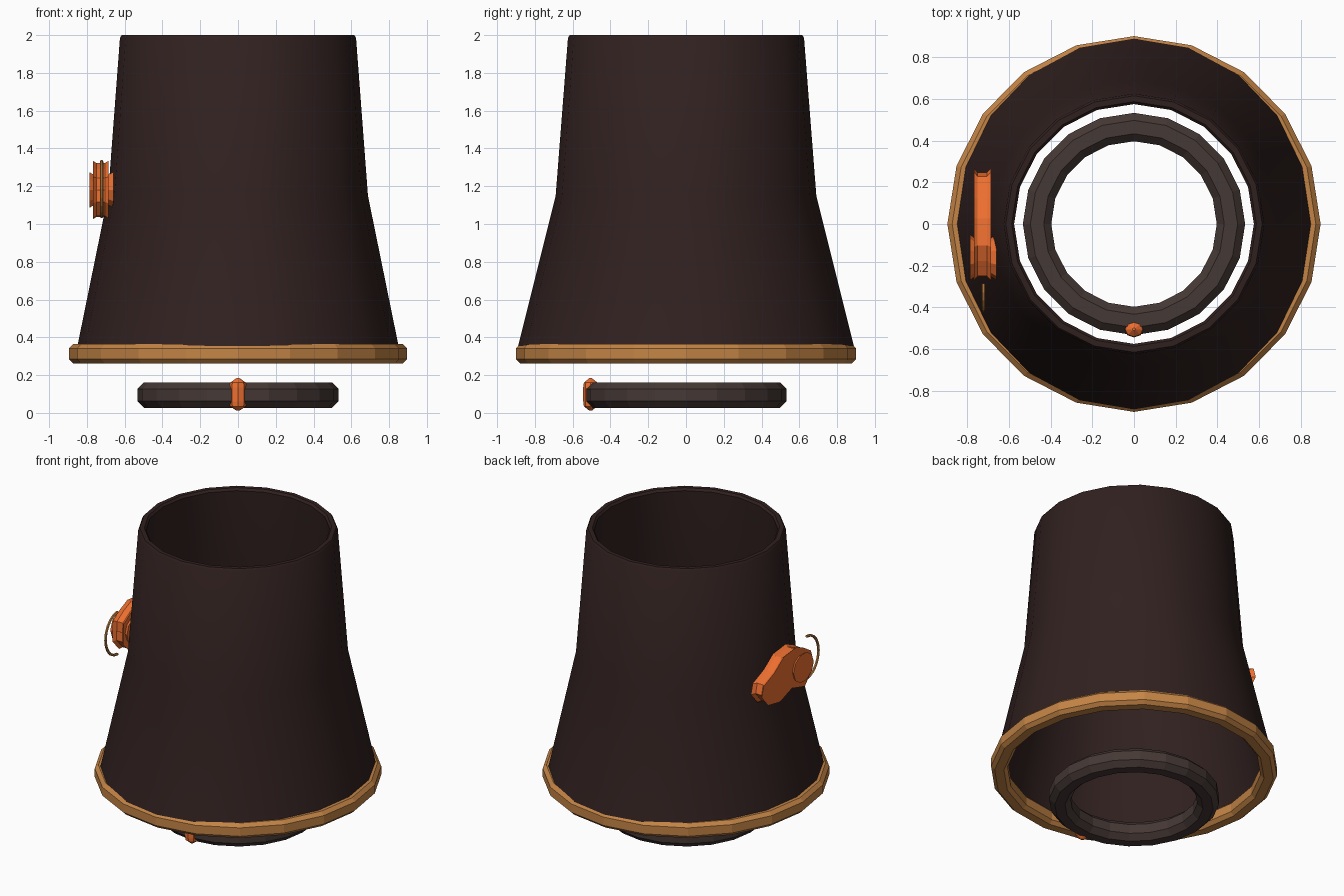
import bpy, bmesh
from math import sin, cos, pi

if "Cube" in bpy.data.objects:
    bpy.data.objects.remove(bpy.data.objects["Cube"])

def mat(name, col):
    m = bpy.data.materials.new(name)
    m.diffuse_color = (*col, 1)
    m.use_nodes = True
    m.node_tree.nodes["Principled BSDF"].inputs["Base Color"].default_value = m.diffuse_color
    return m

DARK = mat("dark_leather", (0.03, 0.015, 0.014))
TAN = mat("tan_trim", (0.55, 0.23, 0.06))
GREY = mat("grey_brown", (0.06, 0.04, 0.035))
ORANGE = mat("orange", (0.85, 0.16, 0.03))

def loft(name, rings, material, closed=False, caps=False, smooth=False):
    """Bridge a list of equal-length point rings into a surface."""
    bm = bmesh.new()
    loops = [[bm.verts.new(p) for p in r] for r in rings]
    n = len(loops[0])
    pairs = list(zip(loops, loops[1:]))
    if closed:
        pairs.append((loops[-1], loops[0]))
    for a, b in pairs:
        for i in range(n):
            j = (i + 1) % n
            bm.faces.new((a[i], a[j], b[j], b[i]))
    if caps:
        bm.faces.new(loops[0])
        bm.faces.new(loops[-1])
    bmesh.ops.recalc_face_normals(bm, faces=bm.faces)
    me = bpy.data.meshes.new(name)
    bm.to_mesh(me)
    bm.free()
    ob = bpy.data.objects.new(name, me)
    bpy.context.collection.objects.link(ob)
    me.materials.append(material)
    if smooth:
        bpy.ops.object.select_all(action='DESELECT')
        ob.select_set(True)
        bpy.context.view_layer.objects.active = ob
        bpy.ops.object.shade_smooth_by_angle(angle=0.6)
    return ob

def oval(rx, ry, z, n=20, cy=0):
    return [(rx * sin(2 * pi * i / n), cy + ry * cos(2 * pi * i / n), z) for i in range(n)]

# Flared cuff: outer wall, rim, inner wall
cuff = [(.855, .895, .33), (.688, .69, 1.15), (.625, .625, 1.985), (.615, .615, 2.0),
        (.587, .587, 2.0), (.575, .575, 1.985), (.635, .635, 1.15), (.81, .84, .33)]
loft("cuff", [oval(*r) for r in cuff], DARK, closed=True, smooth=True)

# Octagonal-section rings: hem trim and lower band
def band(name, rx, ry, z, half, flat, material):
    sec = [(half, -flat), (half, flat), (flat, half), (-flat, half),
           (-half, flat), (-half, -flat), (-flat, -half), (flat, -half)]
    loft(name, [oval(rx + a, ry + a, z + b) for a, b in sec], material, closed=True)

band("hem_trim", .843, .849, .313, .052, .029, TAN)
band("lower_band", .465, .465, .094, .068, .032, GREY)

# Faceted stud on the front of the lower band
stud = [(.008, .012), (.042, .035), (.046, .06), (.046, .135), (.042, .16), (.008, .184)]
loft("band_stud", [oval(r, r * .85, z, 8, -.505) for r, z in stud], ORANGE, caps=True)

# Side ornament: grooved tapering plate and a round boss through it
outline = [(.27, 1.13), (.25, 1.20), (.13, 1.25), (.03, 1.32), (-.11, 1.335), (-.19, 1.30),
           (-.27, 1.25), (-.275, 1.11), (-.20, 1.03), (-.06, 1.07), (.07, 1.025), (.20, 1.05)]

def slices(pts, cy, cz, layers):
    return [[(x, cy + (y - cy) * s, cz + (z - cz) * s) for y, z in pts] for x, s in layers]

loft("ornament_plate", slices(outline, -.02, 1.18,
     [(-.768, 1), (-.75, .92), (-.705, .92), (-.685, 1)]), ORANGE, caps=True)
disc = [(-.16 + .11 * cos(i * pi / 5), 1.18 + .10 * sin(i * pi / 5)) for i in range(10)]
loft("ornament_boss", slices(disc, -.16, 1.18,
     [(-.787, 1), (-.765, .85), (-.685, .85), (-.66, 1)]), ORANGE, caps=True)

# Thin curved hook at the front of the ornament
rings = []
for i in range(11):
    a = pi / 2 + pi * i / 10
    rings.append([(-.722 + .009 * cos(t * pi / 3),
                   -.285 + (.13 + .009 * sin(t * pi / 3)) * cos(a),
                   1.185 + (.145 + .009 * sin(t * pi / 3)) * sin(a)) for t in range(6)])
loft("ornament_hook", rings, TAN, caps=True)
